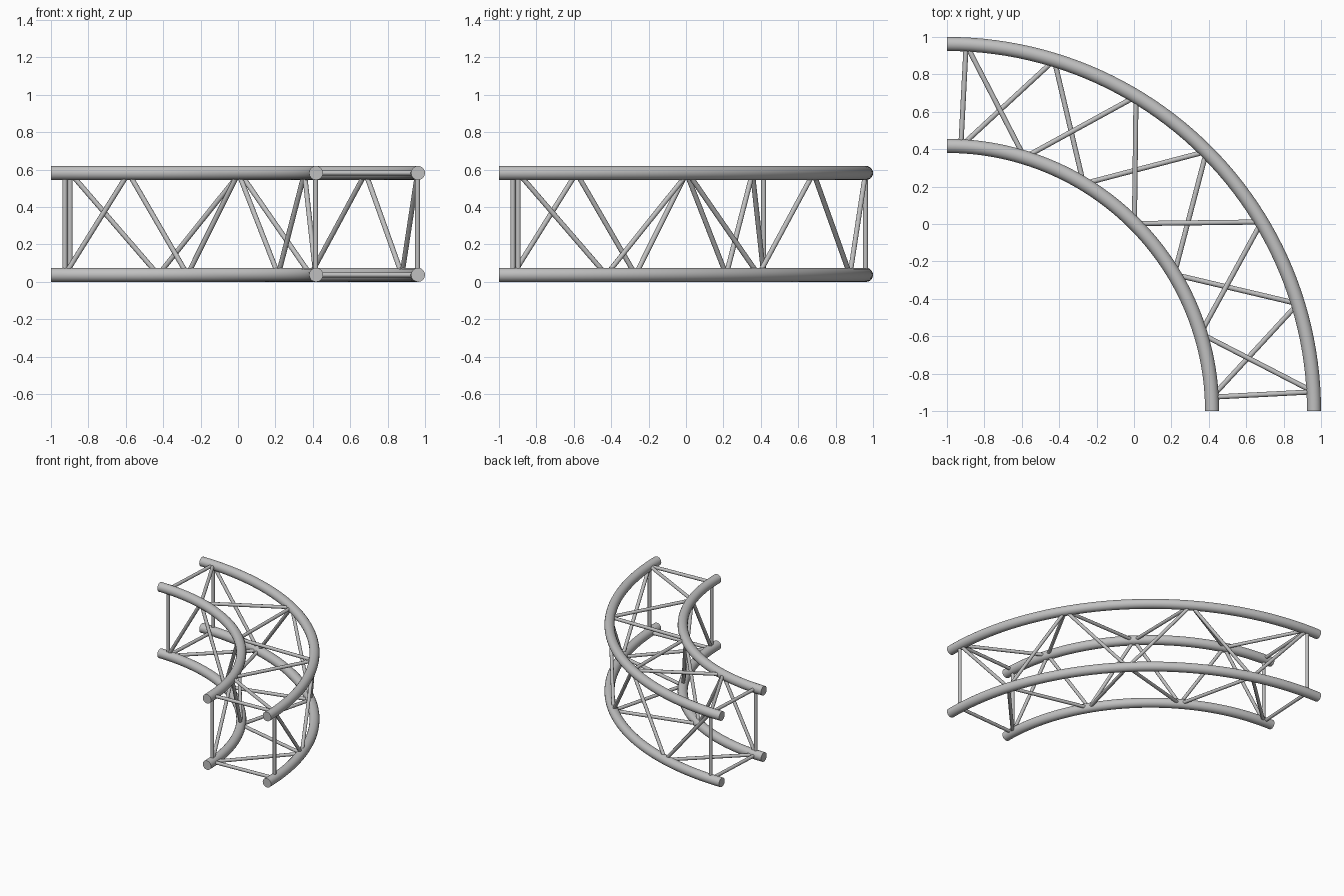
import bpy
import bmesh
from math import sin, cos, radians
from mathutils import Vector, Matrix

cube = bpy.data.objects.get("Cube")
if cube:
    bpy.data.objects.remove(cube, do_unlink=True)

CENTRE = Vector((-1, -1, 0))
TUBE, BRACE = 0.0375, 0.0135
RADII = {"inner": 1.4175, "outer": 1.9625}
LEVELS = {"bottom": 0.0375, "top": 0.5825}
ANGLES = [3 + 14 * i for i in range(7)]

metal = bpy.data.materials.new("light grey metal")
metal.use_nodes = True
grey = (0.53, 0.53, 0.53, 1)
metal.diffuse_color = grey
metal.node_tree.nodes["Principled BSDF"].inputs["Base Color"].default_value = grey
parts = []


def add_part(name, bm):
    bmesh.ops.recalc_face_normals(bm, faces=bm.faces)
    mesh = bpy.data.meshes.new(name)
    bm.to_mesh(mesh)
    bm.free()
    mesh.materials.append(metal)
    obj = bpy.data.objects.new(name, mesh)
    bpy.context.scene.collection.objects.link(obj)
    parts.append(obj)


def node(side, level, angle):
    a = radians(angle)
    return CENTRE + Vector((RADII[side] * sin(a), RADII[side] * cos(a), LEVELS[level]))


def chord(side, level):
    # Circle swept through a quarter turn, then capped
    bm = bmesh.new()
    place = Matrix.Translation(node(side, level, 0)) @ Matrix.Rotation(radians(90), 4, "Y")
    bmesh.ops.create_circle(bm, segments=20, radius=TUBE, matrix=place)
    bmesh.ops.spin(bm, geom=bm.verts[:] + bm.edges[:], cent=CENTRE, axis=(0, 0, 1),
                   angle=radians(-90), steps=48)
    bmesh.ops.holes_fill(bm, edges=[e for e in bm.edges if e.is_boundary], sides=0)
    add_part(f"{side}_{level}_chord", bm)


def brace(name, a, b):
    bm = bmesh.new()
    d = b - a
    place = Matrix.Translation((a + b) / 2) @ d.to_track_quat("Z", "Y").to_matrix().to_4x4()
    bmesh.ops.create_cone(bm, cap_ends=True, segments=12, radius1=BRACE, radius2=BRACE,
                          depth=d.length, matrix=place)
    add_part(name, bm)


# Four curved main tubes
for side in RADII:
    for level in LEVELS:
        chord(side, level)

# Square frames near both ends
for end, angle in (("left_back", ANGLES[0]), ("right_front", ANGLES[-1])):
    for level in LEVELS:
        brace(f"{end}_{level}_crossbar", node("inner", level, angle), node("outer", level, angle))
    for side in RADII:
        brace(f"{end}_{side}_post", node(side, "bottom", angle), node(side, "top", angle))

# Zigzag lacing on all four faces
for i in range(len(ANGLES) - 1):
    a, b = ANGLES[i], ANGLES[i + 1]
    near, far = ("outer", "inner") if i % 2 == 0 else ("inner", "outer")
    brace(f"top_diagonal_{i}", node(near, "top", a), node(far, "top", b))
    brace(f"bottom_diagonal_{i}", node(far, "bottom", a), node(near, "bottom", b))
    high, low = ("top", "bottom") if i % 2 == 0 else ("bottom", "top")
    brace(f"outer_diagonal_{i}", node("outer", high, a), node("outer", low, b))
    brace(f"inner_diagonal_{i}", node("inner", low, a), node("inner", high, b))

# Smooth tubes with sharp end caps
bpy.ops.object.select_all(action="DESELECT")
for obj in parts:
    obj.select_set(True)
bpy.context.view_layer.objects.active = parts[0]
bpy.ops.object.shade_smooth_by_angle(angle=radians(40))
